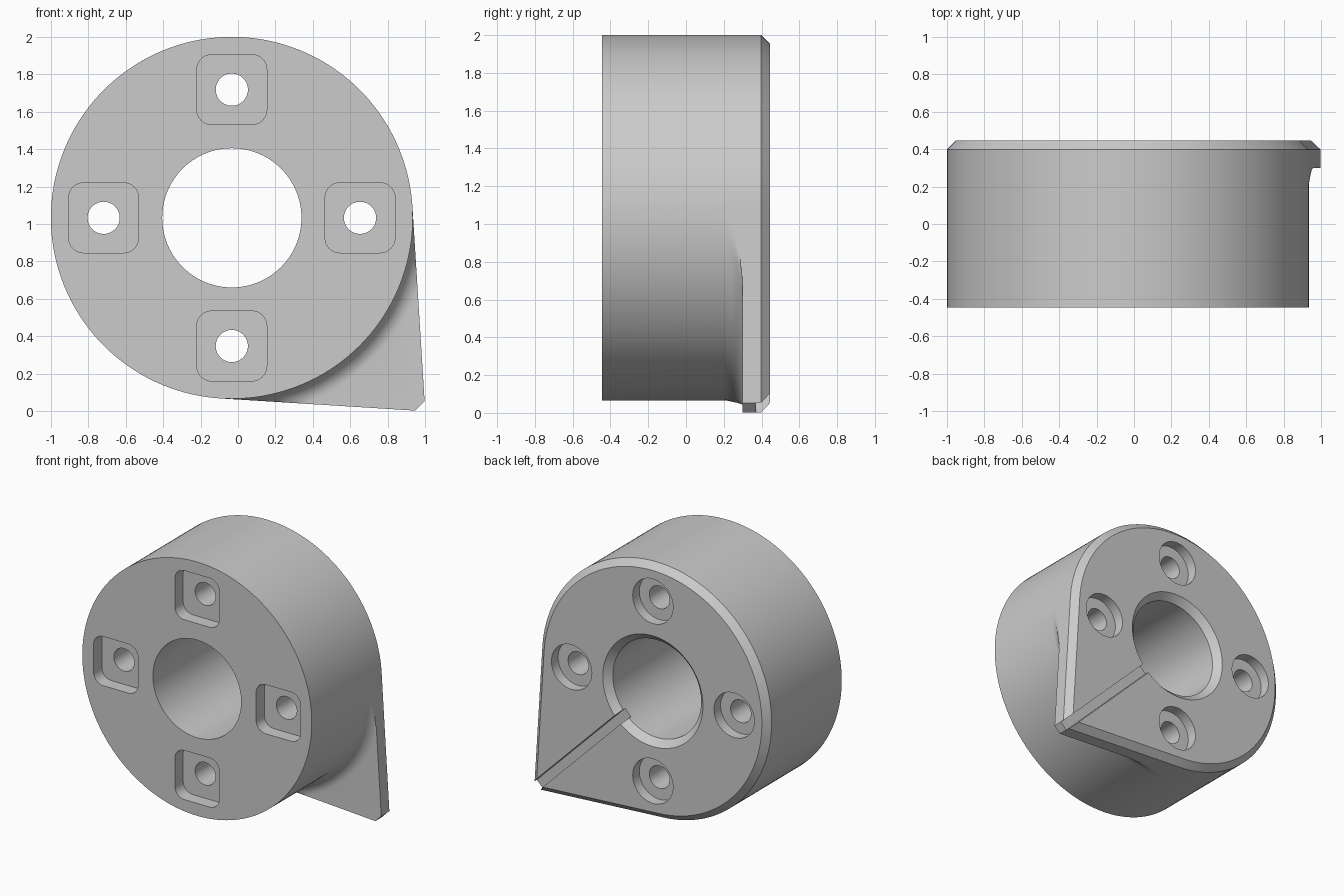
import bpy, bmesh
from math import cos, sin, pi, acos, atan2, hypot, sqrt, radians

CX, CZ = -0.033, 1.033            # axis of the drum
R, TIP, TIP_HALF = 0.967, 1.422, 0.035
FRONT, BACK, LIP, BEVEL, FILLET = -0.446, 0.446, 0.3, 0.048, 0.1
TURN = -pi / 4                    # direction of the pointer
TANGENT = atan2(TIP_HALF, TIP) + acos(R / hypot(TIP, TIP_HALF))

old = bpy.data.objects.get("Cube")
if old:
    bpy.data.objects.remove(old, do_unlink=True)

grey = bpy.data.materials.new("plain grey")
grey.use_nodes = True
grey.diffuse_color = (0.6, 0.6, 0.6, 1)
grey.node_tree.nodes["Principled BSDF"].inputs["Base Color"].default_value = (0.6, 0.6, 0.6, 1)


def loft(name, rings):
    """Closed solid through rings of (y, [(x, z), ...])."""
    bm = bmesh.new()
    loops = [[bm.verts.new((x, y, z)) for x, z in pts] for y, pts in rings]
    for a, b in zip(loops, loops[1:]):
        for i in range(len(a)):
            j = (i + 1) % len(a)
            bm.faces.new((a[i], a[j], b[j], b[i]))
    bm.faces.new(loops[0])
    bm.faces.new(loops[-1])
    bmesh.ops.remove_doubles(bm, verts=bm.verts, dist=1e-5)
    bmesh.ops.recalc_face_normals(bm, faces=bm.faces)
    mesh = bpy.data.meshes.new(name)
    bm.to_mesh(mesh)
    bm.free()
    mesh.materials.append(grey)
    ob = bpy.data.objects.new(name, mesh)
    bpy.context.collection.objects.link(ob)
    return ob


def circle(x, z, r, n=64):
    return [(x + r * cos(2 * pi * i / n), z + r * sin(2 * pi * i / n)) for i in range(n)]


def rounded_square(x, z, half, r, n=8):
    pts = []
    for q in range(4):
        mid = pi / 4 + q * pi / 2
        ox, oz = [(half - r) * sqrt(2) * f(mid) for f in (cos, sin)]
        for i in range(n + 1):
            a = q * pi / 2 + i * pi / 2 / n
            pts.append((x + ox + r * cos(a), z + oz + r * sin(a)))
    return pts


# Teardrop outline in polar form, limited to a given radius
tip_angle = atan2(TIP_HALF, TIP)
angles = sorted([radians(2.5 * i) for i in range(-71, 73)]
                + [s * a for s in (-1, 1) for a in (tip_angle, TANGENT)])


def outline(r, limit=9.0):
    pts = []
    for a in angles:
        d = r
        if abs(a) < TANGENT:
            d = min(r / cos(abs(a) - TANGENT), TIP / cos(a))
        d = min(d, limit)
        pts.append((CX + d * cos(a + TURN), CZ + d * sin(a + TURN)))
    return pts


# Drum, concave fillet, pointed lip and bevelled back edge
rings = [(FRONT, outline(R, R))]
for i in range(11):
    a = i * pi / 20
    rings.append((LIP - FILLET + FILLET * sin(a), outline(R, R + FILLET * (1 - cos(a)))))
rings += [(LIP, outline(R)), (BACK - BEVEL, outline(R)), (BACK, outline(R - BEVEL))]
body = loft("pointed_drum", rings)

# Centre bore, chamfered at the back
cutters = [loft("bore_cutter", [(y, circle(CX, CZ, r, 96)) for y, r in
           ((FRONT - 0.1, 0.372), (BACK - 0.05, 0.372), (BACK + 0.02, 0.442))])]

# Bolt holes with a round recess behind and a square pocket in front
for k in range(4):
    x = CX + 0.685 * cos(k * pi / 2)
    z = CZ + 0.685 * sin(k * pi / 2)
    steps = ((FRONT - 0.1, 0.086), (BACK - 0.08, 0.086), (BACK - 0.08, 0.17), (BACK + 0.1, 0.17))
    cutters.append(loft("bolt_cutter", [(y, circle(x, z, r)) for y, r in steps]))
    square = rounded_square(x, z, 0.187, 0.08)
    cutters.append(loft("pocket_cutter", [(FRONT - 0.1, square), (FRONT + 0.1, square)]))

# Straight groove from the bore to the tip
groove = []
for u, v in ((0, -1), (1.6, -1), (1.6, 1), (0, 1)):
    w = v * (TIP_HALF + 0.001)
    groove.append((CX + u * cos(TURN) - w * sin(TURN), CZ + u * sin(TURN) + w * cos(TURN)))
cutters.append(loft("groove_cutter", [(0.37, groove), (BACK + 0.1, groove)]))

# Cut everything out of the body
bpy.ops.object.select_all(action='DESELECT')
bpy.context.view_layer.objects.active = body
body.select_set(True)
for c in cutters:
    mod = body.modifiers.new("cut", 'BOOLEAN')
    mod.operation, mod.solver, mod.object = 'DIFFERENCE', 'EXACT', c
    bpy.ops.object.modifier_apply(modifier=mod.name)
    bpy.data.objects.remove(c, do_unlink=True)

bpy.ops.object.shade_smooth_by_angle(angle=radians(30))
